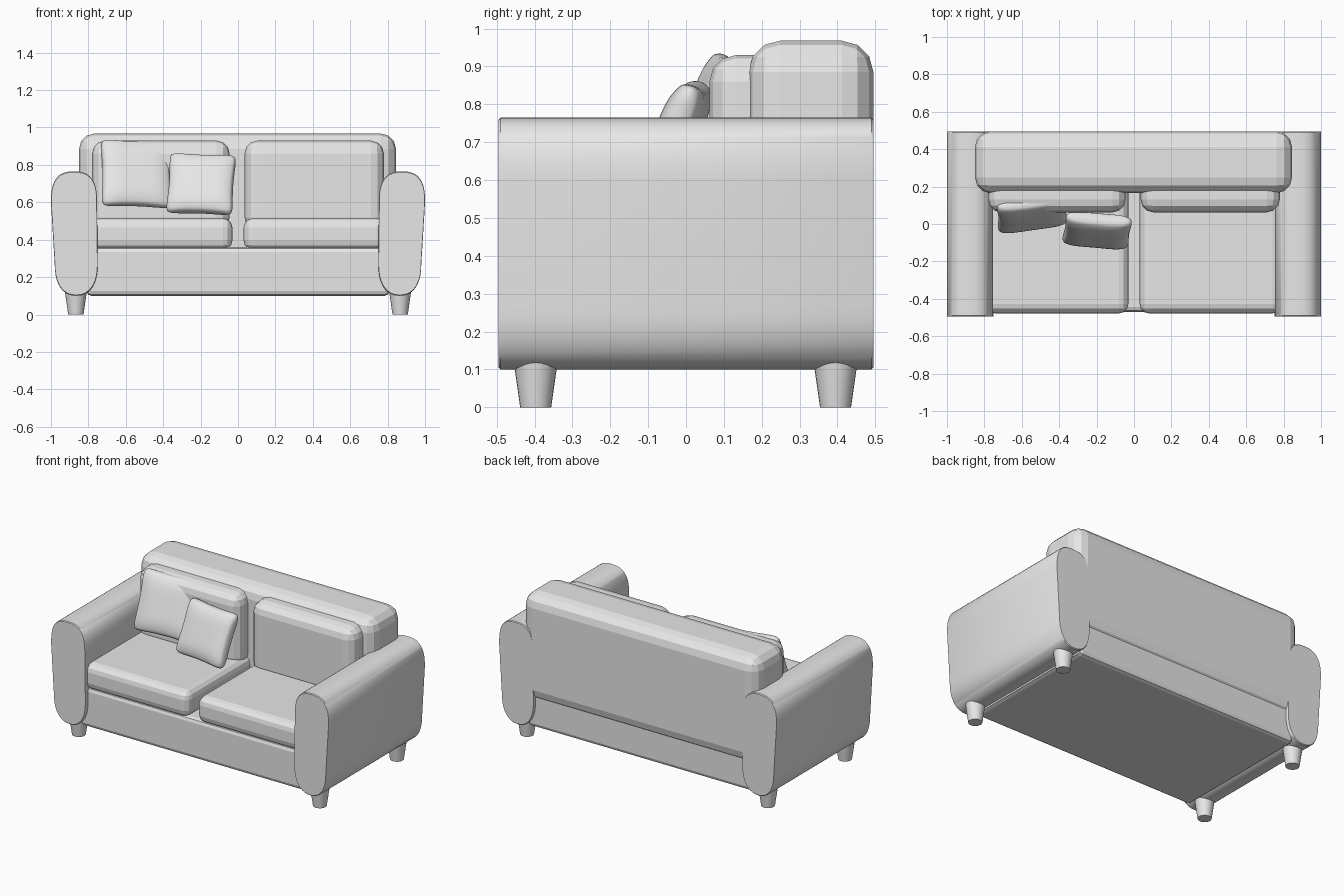
import bpy, bmesh, math
from mathutils import Euler

if "Cube" in bpy.data.objects:
    bpy.data.objects.remove(bpy.data.objects["Cube"])

fabric = bpy.data.materials.new("light grey")
fabric.diffuse_color = (0.8, 0.8, 0.8, 1)
fabric.use_nodes = True
fabric.node_tree.nodes["Principled BSDF"].inputs["Base Color"].default_value = fabric.diffuse_color


def finish(name, bm, smooth=None):
    bmesh.ops.recalc_face_normals(bm, faces=bm.faces)
    me = bpy.data.meshes.new(name)
    bm.to_mesh(me)
    bm.free()
    me.materials.append(fabric)
    ob = bpy.data.objects.new(name, me)
    bpy.context.collection.objects.link(ob)
    if smooth:
        bpy.ops.object.select_all(action='DESELECT')
        ob.select_set(True)
        bpy.context.view_layer.objects.active = ob
        bpy.ops.object.shade_smooth_by_angle(angle=math.radians(smooth))
    return ob


def soft_box(name, xr, yr, zr, bevel, segments=3):
    """Box given by its ranges, with faceted rounded edges."""
    bm = bmesh.new()
    bmesh.ops.create_cube(bm, size=1)
    for v in bm.verts:
        for i, (lo, hi) in enumerate((xr, yr, zr)):
            v.co[i] = hi if v.co[i] > 0 else lo
    bmesh.ops.bevel(bm, geom=list(bm.edges), offset=bevel, segments=segments,
                    profile=0.5, affect='EDGES')
    return finish(name, bm)


def arm_profile(n=20):
    """Closed outline: full rounded top, narrower rounded bottom."""
    def power(c, e):
        return math.copysign(abs(c) ** (2 / e), c)
    pts = []
    for i in range(n + 1):
        a = math.pi * i / n
        pts.append((0.877 + 0.123 * power(math.cos(a), 2.7),
                    0.60 + 0.165 * power(math.sin(a), 2.7)))
    for i in range(n + 1):
        a = math.pi + math.pi * i / n
        pts.append((0.865 + 0.115 * power(math.cos(a), 2.3),
                    0.27 + 0.17 * power(math.sin(a), 2.3)))
    return pts


def arm(name, side):
    bm = bmesh.new()
    rings = []
    # the end caps have a tiny softened rim
    for y, s in ((-0.495, 0.985), (-0.490, 1), (0.490, 1), (0.495, 0.985)):
        rings.append([bm.verts.new((side * (0.872 + (x - 0.872) * s), y, 0.43 + (z - 0.43) * s))
                      for x, z in arm_profile()])
    n = len(rings[0])
    for a, b in zip(rings, rings[1:]):
        for i in range(n):
            j = (i + 1) % n
            bm.faces.new((a[i], a[j], b[j], b[i]))
    bm.faces.new(rings[0])
    bm.faces.new(rings[-1])
    finish(name, bm, 35)


def leg(name, x, y):
    bm = bmesh.new()
    bmesh.ops.create_cone(bm, cap_ends=True, segments=24, radius1=0.041, radius2=0.061, depth=0.14)
    bmesh.ops.translate(bm, verts=bm.verts, vec=(x, y, 0.07))
    finish(name, bm, 40)


def pillow(name, loc, size, rot):
    """Soft square pillow with drawn-out corners."""
    bm = bmesh.new()
    bmesh.ops.create_cube(bm, size=2)
    bmesh.ops.subdivide_edges(bm, edges=list(bm.edges), cuts=7, use_grid_fill=True)
    for v in bm.verts:
        x, y, z = v.co
        side = 1 - 0.07 * y * y                       # rounded rim
        puff = (1 - 0.35 * x ** 6) * (1 - 0.35 * z ** 6)
        corner = 1 - 0.05 * (x * z) ** 6              # soften the tips
        v.co.x = x * (1 - 0.07 * (1 - z * z)) * side * corner * size[0] / 2
        v.co.z = z * (1 - 0.07 * (1 - x * x)) * side * corner * size[2] / 2
        v.co.y = y * puff * size[1] / 2
    ob = finish(name, bm, 180)
    ob.location = loc
    ob.rotation_euler = Euler([math.radians(r) for r in rot])
    sub = ob.modifiers.new("soften", 'SUBSURF')
    sub.levels = sub.render_levels = 1


# frame: base and backrest
soft_box("base", (-0.81, 0.81), (-0.47, 0.475), (0.10, 0.36), 0.025, 2)
soft_box("backrest", (-0.85, 0.845), (0.165, 0.495), (0.27, 0.968), 0.083)

# seat and back cushions, arms and legs
for label, s in (("left", -1), ("right", 1)):
    soft_box(label + "_seat_cushion", sorted((s * 0.03, s * 0.79)), (-0.478, 0.22),
             (0.345, 0.515), 0.05)
    inner = 0.045 if s < 0 else 0.035
    soft_box(label + "_back_cushion", sorted((s * inner, s * 0.78)), (0.062, 0.25),
             (0.45, 0.93), 0.07)
    arm(label + "_arm", s)
    for end, y in (("front", -0.397), ("back", 0.395)):
        leg(f"{label}_{end}_leg", s * 0.867, y)

# scatter pillows leaning on the back
pillow("large_pillow", (-0.545, 0.055, 0.752), (0.39, 0.10, 0.39), (-20, 2, 8))
pillow("small_pillow", (-0.197, -0.035, 0.697), (0.37, 0.11, 0.355), (-23, 2, -5))
